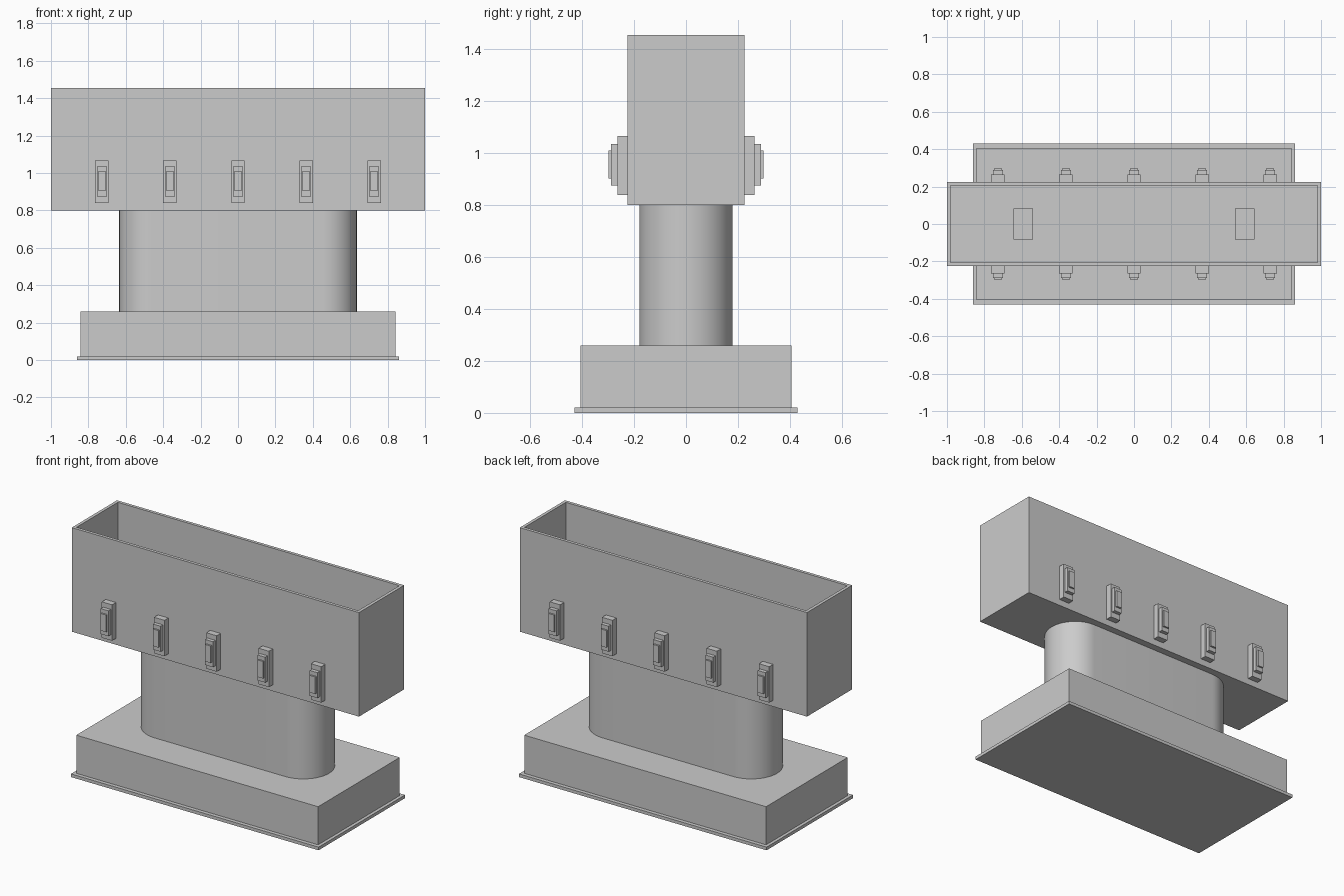
import bpy, bmesh, math

if "Cube" in bpy.data.objects:
    bpy.data.objects.remove(bpy.data.objects["Cube"])

stone = bpy.data.materials.new("grey_stone")
stone.diffuse_color = (0.6, 0.6, 0.6, 1)
stone.use_nodes = True
stone.node_tree.nodes["Principled BSDF"].inputs["Base Color"].default_value = stone.diffuse_color


def finish(name, bm):
    bmesh.ops.recalc_face_normals(bm, faces=bm.faces)
    me = bpy.data.meshes.new(name)
    bm.to_mesh(me)
    bm.free()
    me.materials.append(stone)
    ob = bpy.data.objects.new(name, me)
    bpy.context.collection.objects.link(ob)
    return ob


def add_box(bm, lo, hi):
    verts = bmesh.ops.create_cube(bm, size=1)["verts"]
    for v in verts:
        v.co = [(a + b) / 2 + c * (b - a) for a, b, c in zip(lo, hi, v.co)]
    return verts


def box(name, lo, hi):
    bm = bmesh.new()
    add_box(bm, lo, hi)
    return finish(name, bm)


# Stepped base
box("base_plinth", (-0.862, -0.43, 0), (0.862, 0.43, 0.02))
box("base_block", (-0.842, -0.406, 0.02), (0.842, 0.406, 0.26))

# Column with fully rounded ends
R, HALF, N = 0.18, 0.455, 32
bm = bmesh.new()
ring = []
for side, start in ((1, -math.pi / 2), (-1, math.pi / 2)):
    for i in range(N + 1):
        a = start + math.pi * i / N
        ring.append(bm.verts.new((side * HALF + R * math.cos(a), R * math.sin(a), 0.26)))
cap = bm.faces.new(ring)
ext = bmesh.ops.extrude_face_region(bm, geom=[cap], use_keep_orig=True)["geom"]
bmesh.ops.translate(bm, vec=(0, 0, 0.54),
                    verts=[g for g in ext if isinstance(g, bmesh.types.BMVert)])
column = finish("column", bm)
bpy.context.view_layer.objects.active = column
column.select_set(True)
bpy.ops.object.shade_smooth_by_angle(angle=math.radians(30))
column.select_set(False)

# Open trough: inset the top and push the floor down
bm = bmesh.new()
add_box(bm, (-1, -0.225, 0.80), (1, 0.225, 1.455))
bm.normal_update()
top = max(bm.faces, key=lambda f: f.calc_center_median().z)
bmesh.ops.inset_region(bm, faces=[top], thickness=0.028)
ext = bmesh.ops.extrude_face_region(bm, geom=[top])["geom"]
bmesh.ops.translate(bm, vec=(0, 0, -0.625),
                    verts=[g for g in ext if isinstance(g, bmesh.types.BMVert)])
if top.is_valid:
    bmesh.ops.delete(bm, geom=[top], context="FACES_ONLY")
finish("trough", bm)

# Low pads on the trough floor
for s in (-1, 1):
    box("floor_pad", (s * 0.592 - 0.053, -0.082, 0.83), (s * 0.592 + 0.053, 0.082, 0.85))

# Stepped ornaments, five on each long side: half width, bottom, top, inner y, outer y
STEPS = ((0.036, 0.84, 1.066, 0.225, 0.264),
         (0.027, 0.875, 1.035, 0.264, 0.288),
         (0.019, 0.903, 1.010, 0.288, 0.299))
for s in (-1, 1):
    for i in range(5):
        x = (i - 2) * 0.364
        bm = bmesh.new()
        for w, z0, z1, y0, y1 in STEPS:
            ya, yb = sorted((s * y0, s * y1))
            add_box(bm, (x - w, ya, z0), (x + w, yb, z1))
        finish("side_ornament", bm)
